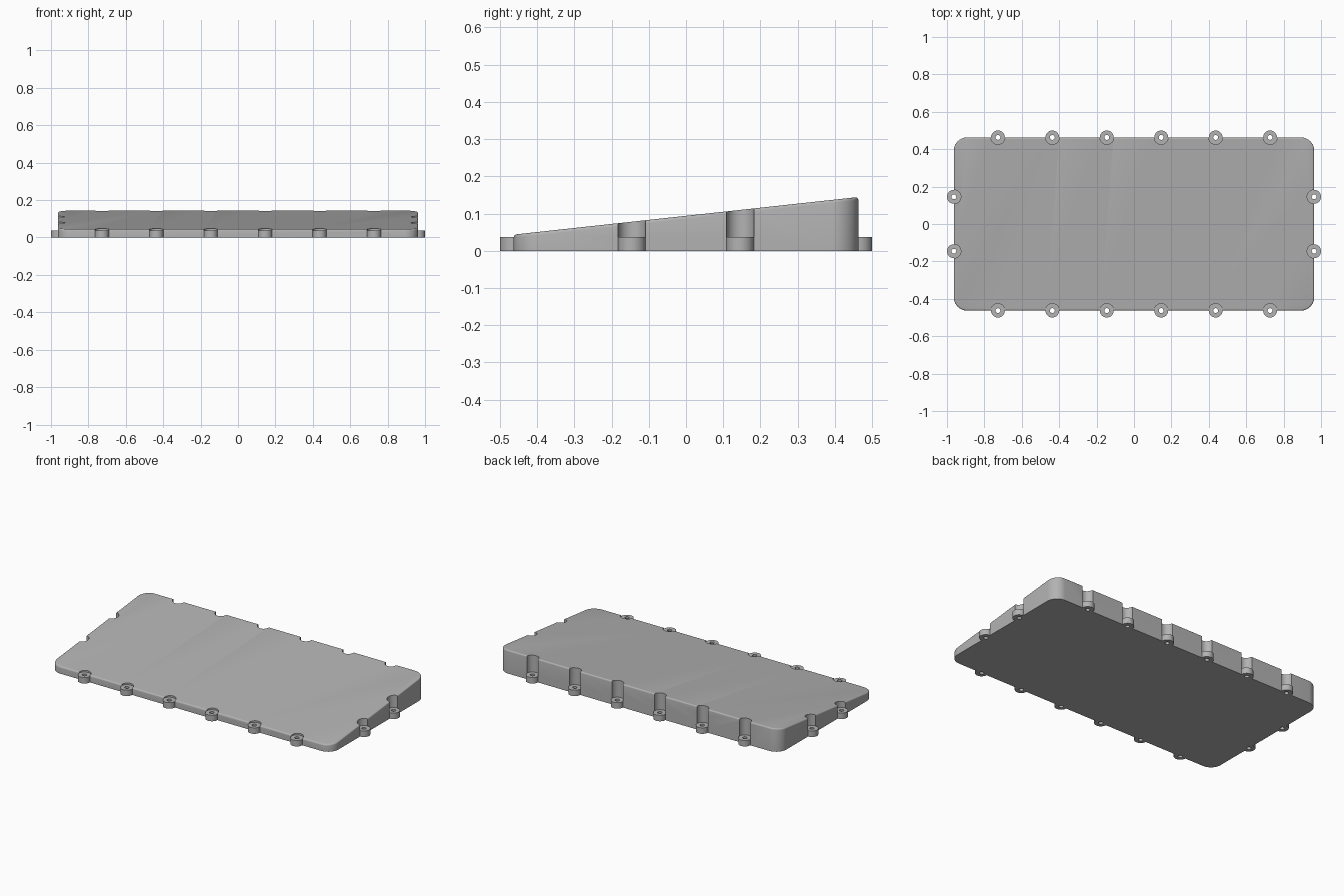
import bpy, bmesh, math
from mathutils import Matrix

if "Cube" in bpy.data.objects:
    bpy.data.objects.remove(bpy.data.objects["Cube"], do_unlink=True)

HALF_X, HALF_Y, CORNER = 0.963, 0.463, 0.07
BOSS_R, BOSS_H, HOLE_R = 0.037, 0.037, 0.013
MID_Z, SLOPE, FILLET = 0.094, 0.109, 0.008

grey = bpy.data.materials.new("plain grey")
grey.use_nodes = True
colour = (0.45, 0.45, 0.45, 1)
grey.diffuse_color = colour
grey.node_tree.nodes["Principled BSDF"].inputs["Base Color"].default_value = colour


def make_object(name, bm):
    bmesh.ops.recalc_face_normals(bm, faces=bm.faces)
    mesh = bpy.data.meshes.new(name)
    bm.to_mesh(mesh)
    bm.free()
    mesh.materials.append(grey)
    obj = bpy.data.objects.new(name, mesh)
    bpy.context.collection.objects.link(obj)
    return obj


def pillars(name, radius, low, high, segments):
    """One upright cylinder at every screw position."""
    bm = bmesh.new()
    for x, y in screws:
        bmesh.ops.create_cone(
            bm, cap_ends=True, segments=segments, radius1=radius, radius2=radius,
            depth=high - low, matrix=Matrix.Translation((x, y, (low + high) / 2)))
    return make_object(name, bm)


def combine(target, tool, operation):
    mod = target.modifiers.new(operation, "BOOLEAN")
    mod.operation, mod.object, mod.solver = operation, tool, "EXACT"
    bpy.context.view_layer.objects.active = target
    bpy.ops.object.modifier_apply(modifier=mod.name)
    bpy.data.objects.remove(tool, do_unlink=True)


# Screw positions: six along each long side, two on each short side
pitch = 0.291
screws = [((i - 2.5) * pitch, s * HALF_Y) for i in range(6) for s in (-1, 1)]
screws += [(s * HALF_X, t * pitch / 2) for s in (-1, 1) for t in (-1, 1)]

# Wedge body: rounded rectangle with a sloping, softened top
bm = bmesh.new()
outline = []
for quarter, (sx, sy) in enumerate([(1, 1), (-1, 1), (-1, -1), (1, -1)]):
    for step in range(13):
        a = math.radians(90 * quarter + 7.5 * step)
        outline.append(bm.verts.new((sx * (HALF_X - CORNER) + CORNER * math.cos(a),
                                     sy * (HALF_Y - CORNER) + CORNER * math.sin(a), 0)))
base = bm.faces.new(outline)
lid = bmesh.ops.extrude_face_region(bm, geom=[base], use_keep_orig=True)["geom"]
for v in lid:
    if isinstance(v, bmesh.types.BMVert):
        v.co.z = MID_Z + SLOPE * v.co.y
top = [f for f in lid if isinstance(f, bmesh.types.BMFace)][0]
bmesh.ops.recalc_face_normals(bm, faces=bm.faces)
bmesh.ops.bevel(bm, geom=list(top.edges), offset=FILLET, segments=4,
                profile=0.5, affect="EDGES")
body = make_object("wedge_cover", bm)

# Notches above the bosses, the bosses themselves, and their screw holes
combine(body, pillars("boss", BOSS_R, 0, BOSS_H, 40), "UNION")
combine(body, pillars("notch_cutter", BOSS_R + 0.0002, BOSS_H, 0.3, 40), "DIFFERENCE")
combine(body, pillars("hole_cutter", HOLE_R, -0.1, 0.3, 24), "DIFFERENCE")

# Smooth shading with crisp edges
bpy.ops.object.select_all(action="DESELECT")
body.select_set(True)
bpy.context.view_layer.objects.active = body
bpy.ops.object.shade_smooth_by_angle(angle=math.radians(30))
